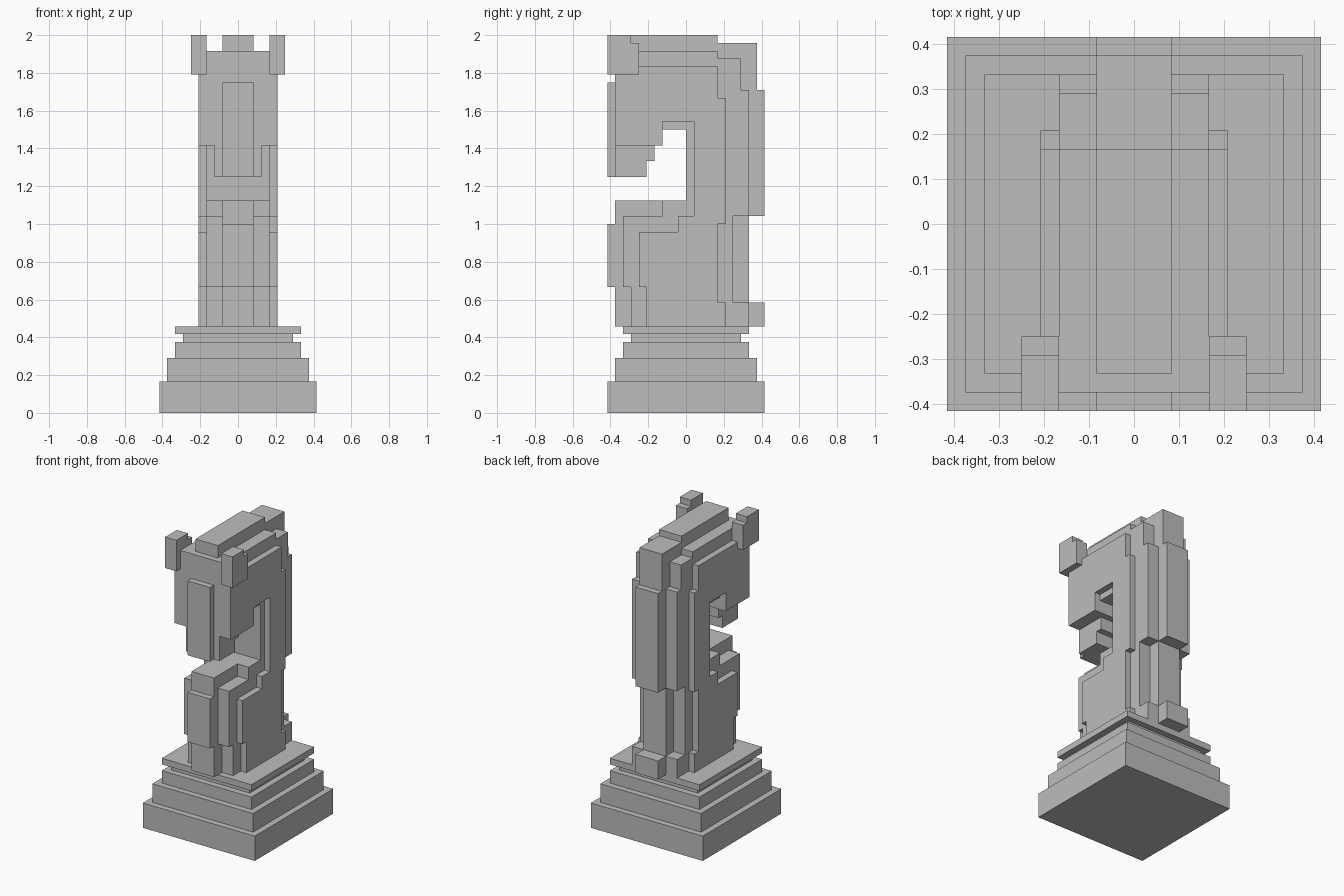
import bpy
import bmesh

if "Cube" in bpy.data.objects:
    bpy.data.objects.remove(bpy.data.objects["Cube"], do_unlink=True)

U = 1 / 24  # one block

stone = bpy.data.materials.new("plain grey")
stone.use_nodes = True
GREY = (0.51, 0.51, 0.51, 1)
stone.diffuse_color = GREY
stone.node_tree.nodes["Principled BSDF"].inputs["Base Color"].default_value = GREY


def prism(name, profile, x0, x1, mirror=False):
    """Extrude a (y, z) profile in block units from x0 to x1."""
    bm = bmesh.new()
    face = bm.faces.new([bm.verts.new((x0 * U, y * U, z * U)) for y, z in profile])
    ext = bmesh.ops.extrude_face_region(bm, geom=[face])
    verts = [v for v in ext["geom"] if isinstance(v, bmesh.types.BMVert)]
    bmesh.ops.translate(bm, verts=verts, vec=((x1 - x0) * U, 0, 0))
    bmesh.ops.recalc_face_normals(bm, faces=bm.faces)
    mesh = bpy.data.meshes.new(name)
    bm.to_mesh(mesh)
    bm.free()
    mesh.materials.append(stone)
    obj = bpy.data.objects.new(name, mesh)
    bpy.context.collection.objects.link(obj)
    if mirror:
        mod = obj.modifiers.new("mirror", "MIRROR")
        mod.use_mirror_merge = False
    return obj


def rect(y0, y1, z0, z1):
    return [(y0, z0), (y0, z1), (y1, z1), (y1, z0)]


# Stepped square base: half width, bottom, top
for i, (h, z0, z1) in enumerate([(10, 0, 4), (9, 4, 7), (8, 7, 9), (7, 9, 10), (8, 10, 11)]):
    prism(f"base_step_{i + 1}", rect(-h, h, z0, z1), -h, h)

# Central slab: chest, neck, head, crest and mane
prism("body_core", [
    (-9, 11), (-9, 27), (0, 27), (0, 36), (-3, 36), (-3, 34), (-9, 34),
    (-9, 46), (-8, 46), (-8, 48), (4, 48), (4, 47), (9, 47), (9, 41),
    (10, 41), (10, 25), (8, 25), (8, 14), (10, 14), (10, 11)], -2, 2)

# Middle layer on both sides
prism("body_sides", [
    (-7, 11), (-7, 16), (-8, 16), (-8, 25), (-3, 25), (-3, 27), (0, 27),
    (0, 36), (-3, 36), (-3, 34), (-9, 34), (-9, 46), (4, 46), (4, 45),
    (7, 45), (7, 41), (8, 41), (8, 25), (6, 25), (6, 14), (8, 14), (8, 11)],
    2, 4, mirror=True)

# Thin outer layer on both sides
prism("body_outer_sides", [
    (-5, 11), (-5, 16), (-6, 16), (-6, 23), (-1, 23), (-1, 25), (1, 25),
    (1, 37), (-3, 37), (-3, 34), (-9, 34), (-9, 44), (4, 44), (4, 40),
    (5, 40), (5, 24), (4, 24), (4, 14), (5, 14), (5, 11)],
    4, 5, mirror=True)

# Muzzle, raised front plates and ears
prism("muzzle", [(-9, 30), (-9, 34), (-4, 34), (-4, 32), (-5, 32), (-5, 30)], -3, 3)
prism("nose_plate", rect(-10, -9, 30, 42), -2, 2)
prism("chest_plate", rect(-10, -9, 16, 24), -2, 2)
prism("ears", [(-10, 43), (-10, 48), (-7, 48), (-7, 47), (-6, 47), (-6, 43)],
      4, 6, mirror=True)
